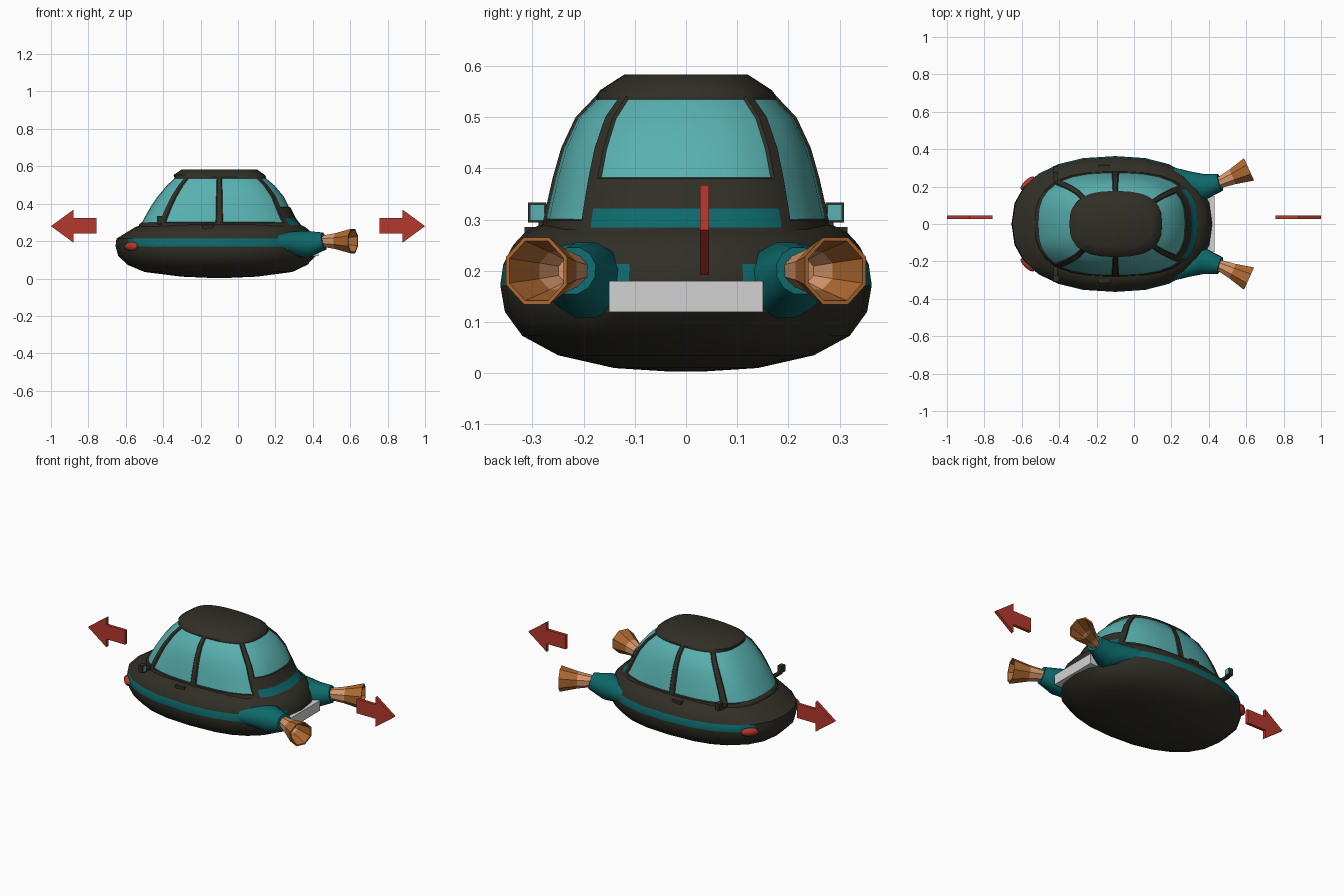
import bpy, bmesh, math
from mathutils import Vector, Matrix

if "Cube" in bpy.data.objects:
    bpy.data.objects.remove(bpy.data.objects["Cube"], do_unlink=True)


def material(name, rgb):
    m = bpy.data.materials.new(name)
    m.use_nodes = True
    m.diffuse_color = (*rgb, 1)
    m.node_tree.nodes["Principled BSDF"].inputs["Base Color"].default_value = (*rgb, 1)
    return m


DARK = material("dark olive paint", (0.03, 0.028, 0.019))
TEAL = material("teal trim", (0.004, 0.14, 0.147))
GLASS = material("aqua glass", (0.1, 0.44, 0.44))
RED = material("red", (0.46, 0.04, 0.027))
TAN = material("light copper", (0.68, 0.31, 0.15))
COPPER = material("dark copper", (0.42, 0.14, 0.03))
WHITE = material("pale grey", (0.65, 0.65, 0.65))


def finish(name, bm, mats, smooth=None):
    bmesh.ops.recalc_face_normals(bm, faces=bm.faces)
    mesh = bpy.data.meshes.new(name)
    bm.to_mesh(mesh)
    bm.free()
    for m in mats:
        mesh.materials.append(m)
    obj = bpy.data.objects.new(name, mesh)
    bpy.context.collection.objects.link(obj)
    if smooth:
        bpy.ops.object.select_all(action="DESELECT")
        obj.select_set(True)
        bpy.context.view_layer.objects.active = obj
        bpy.ops.object.shade_smooth_by_angle(angle=math.radians(smooth))
    return obj


def loft(rings):
    """Skin closed rings of points into a capped bmesh."""
    bm = bmesh.new()
    loops = [[bm.verts.new(p) for p in ring] for ring in rings]
    n = len(loops[0])
    for a, b in zip(loops, loops[1:]):
        for i in range(n):
            j = (i + 1) % n
            bm.faces.new((a[i], a[j], b[j], b[i]))
    bm.faces.new(loops[0])
    bm.faces.new(loops[-1])
    return bm


MID = -0.1  # lengthwise middle of the cabin and hull


def plan_ring(level, angles, power):
    """Superellipse outline with separate front and rear lengths."""
    z, front, rear, half = level
    ring = []
    for deg in angles:
        c, s = math.cos(math.radians(deg)), math.sin(math.radians(deg))
        length = rear - MID if c > 0 else MID - front
        x = MID + math.copysign(length * abs(c) ** (2 / power), c)
        y = math.copysign(half * abs(s) ** (2 / power), s)
        ring.append((x, y, z))
    return ring


def tube(rings, sides=8, axis=None):
    """Round rings (centre, radius) along a path or a fixed axis."""
    out = []
    for k, (c, r) in enumerate(rings):
        t = axis or rings[min(k + 1, len(rings) - 1)][0] - rings[max(k - 1, 0)][0]
        t = t.normalized()
        u = t.cross(Vector((0, 0, 1))).normalized()
        v = u.cross(t)
        ring = []
        for i in range(sides):
            a = math.tau * (i + 0.5) / sides
            ring.append(c + u * r * math.cos(a) + v * r * math.sin(a))
        out.append(ring)
    return loft(out)


def box(name, centre, size, mat, turn=0):
    bm = bmesh.new()
    m = (Matrix.Translation(centre) @ Matrix.Rotation(turn, 4, "Z")
         @ Matrix.Diagonal((*size, 1)))
    bmesh.ops.create_cube(bm, size=1, matrix=m)
    return finish(name, bm, [mat])


# Hull: stacked outlines, with a teal stripe around the sides
hull_levels = [
    (0.003, -0.14, -0.06, 0.03), (0.010, -0.30, 0.10, 0.14),
    (0.035, -0.50, 0.29, 0.25), (0.073, -0.59, 0.37, 0.32),
    (0.12, -0.64, 0.415, 0.354), (0.172, -0.655, 0.42, 0.363),
    (0.213, -0.65, 0.41, 0.357), (0.25, -0.59, 0.39, 0.338),
    (0.275, -0.55, 0.36, 0.315), (0.29, -0.50, 0.33, 0.285)]
bm = loft([plan_ring(l, range(0, 360, 15), 2.3) for l in hull_levels])
for f in bm.faces:
    c = f.calc_center_median()
    if 0.172 < c.z < 0.213 and c.x > -0.56 and abs(c.y) > 0.15:
        f.material_index = 1
finish("hull", bm, [DARK, TEAL], 35)

# Cabin: glass panels between pillars, sunk into their frames
half_turn = [0, 12, 24, 35, 41, 52, 64, 76, 86, 89.4, 90.6,
             94, 104, 116, 128, 134, 146, 158, 169]
angles = half_turn + [180] + [360 - a for a in reversed(half_turn[1:])]
cabin_levels = [
    (0.26, -0.53, 0.36, 0.286), (0.285, -0.53, 0.34, 0.281),
    (0.298, -0.52, 0.328, 0.279), (0.322, -0.508, 0.31, 0.274),
    (0.38, -0.475, 0.28, 0.261), (0.44, -0.435, 0.25, 0.244),
    (0.50, -0.385, 0.20, 0.216), (0.542, -0.34, 0.15, 0.176),
    (0.553, -0.345, 0.145, 0.168), (0.584, -0.30, 0.10, 0.12)]
bm = loft([plan_ring(l, angles, 2.7) for l in cabin_levels])
bm.faces.ensure_lookup_table()
panes = {}
count = len(angles)
for k in range(len(cabin_levels) - 1):
    low, high = cabin_levels[k][0], cabin_levels[k + 1][0]
    for i in range(count):
        face = bm.faces[k * count + i]
        a = (angles[i] + (angles[i + 1] if i + 1 < count else 360)) / 2
        side, a = a > 180, min(a, 360 - a)
        if a < 35:
            pane = "rear"
        elif 41 < a < 89.4:
            pane = ("rear door", side)
        elif 90.6 < a < 128:
            pane = ("front door", side)
        elif a > 134:
            pane = "windscreen"
        else:
            continue
        sill = 0.38 if pane == "rear" else 0.298
        if low >= sill and high <= 0.542:
            panes.setdefault(pane, []).append(face)
        elif pane == "rear" and 0.285 <= low and high <= 0.322:
            face.material_index = 1
bmesh.ops.recalc_face_normals(bm, faces=bm.faces)
for faces in panes.values():
    bmesh.ops.inset_region(bm, faces=faces, thickness=0.005, depth=-0.005,
                           use_even_offset=True)
    for f in faces:
        f.material_index = 2
finish("cabin", bm, [DARK, TEAL, GLASS], 35)

# Rear bumper plate between the engine pods
box("rear_bumper", (0.395, 0, 0.15), (0.07, 0.30, 0.06), WHITE)

for s, label in ((1, "back"), (-1, "front")):
    # Engine pod flowing out of the stripe
    path = [((0.12, 0.285, 0.194), 0.04), ((0.28, 0.225, 0.19), 0.062),
            ((0.365, 0.195, 0.182), 0.076), ((0.46, 0.222, 0.2), 0.048)]
    bm = tube([(Vector((x, y * s, z)), r) for (x, y, z), r in path], 12)
    finish(label + "_engine_pod", bm, [TEAL], 40)

    # Hollow flared nozzle
    start, axis = Vector((0.44, 0.213 * s, 0.2)), Vector((0.175, 0.079 * s, 0))
    flare = [(0, 0.029), (0.5, 0.046), (1, 0.071),
             (1, 0.063), (0.5, 0.04), (0.2, 0.024)]
    bm = tube([(start + axis * t, r) for t, r in flare], 8, axis)
    bm.faces.ensure_lookup_table()
    for f in bm.faces[8:32]:
        f.material_index = 1
    finish(label + "_nozzle", bm, [TAN, COPPER])

    # Front marker lamp lying against the nose
    bm = bmesh.new()
    m = (Matrix.Translation((-0.57, 0.218 * s, 0.172))
         @ Matrix.Rotation(s * math.pi / 4, 4, "Z")
         @ Matrix.Diagonal((0.05, 0.018, 0.024, 1)))
    bmesh.ops.create_uvsphere(bm, u_segments=10, v_segments=6, radius=1, matrix=m)
    finish(label + "_marker_lamp", bm, [RED], 40)

    # Door handle, wing mirror and its glass
    box(label + "_door_handle", (-0.16, 0.305 * s, 0.277), (0.06, 0.022, 0.018), DARK)
    box(label + "_mirror_arm", (-0.42, 0.258 * s, 0.294), (0.02, 0.06, 0.014), DARK)
    box(label + "_mirror", (-0.42, 0.291 * s, 0.314), (0.026, 0.036, 0.04), DARK)
    box(label + "_mirror_glass", (-0.406, 0.291 * s, 0.314), (0.006, 0.028, 0.031), GLASS)

    # Flat direction arrow beyond each end
    outline = [(0.757, 0.24), (0.88, 0.24), (0.88, 0.192), (1, 0.28),
               (0.88, 0.368), (0.88, 0.323), (0.757, 0.323)]
    bm = loft([[(x * s, y, z) for x, z in outline] for y in (0.027, 0.045)])
    finish(("rear" if s > 0 else "nose") + "_arrow", bm, [RED])
